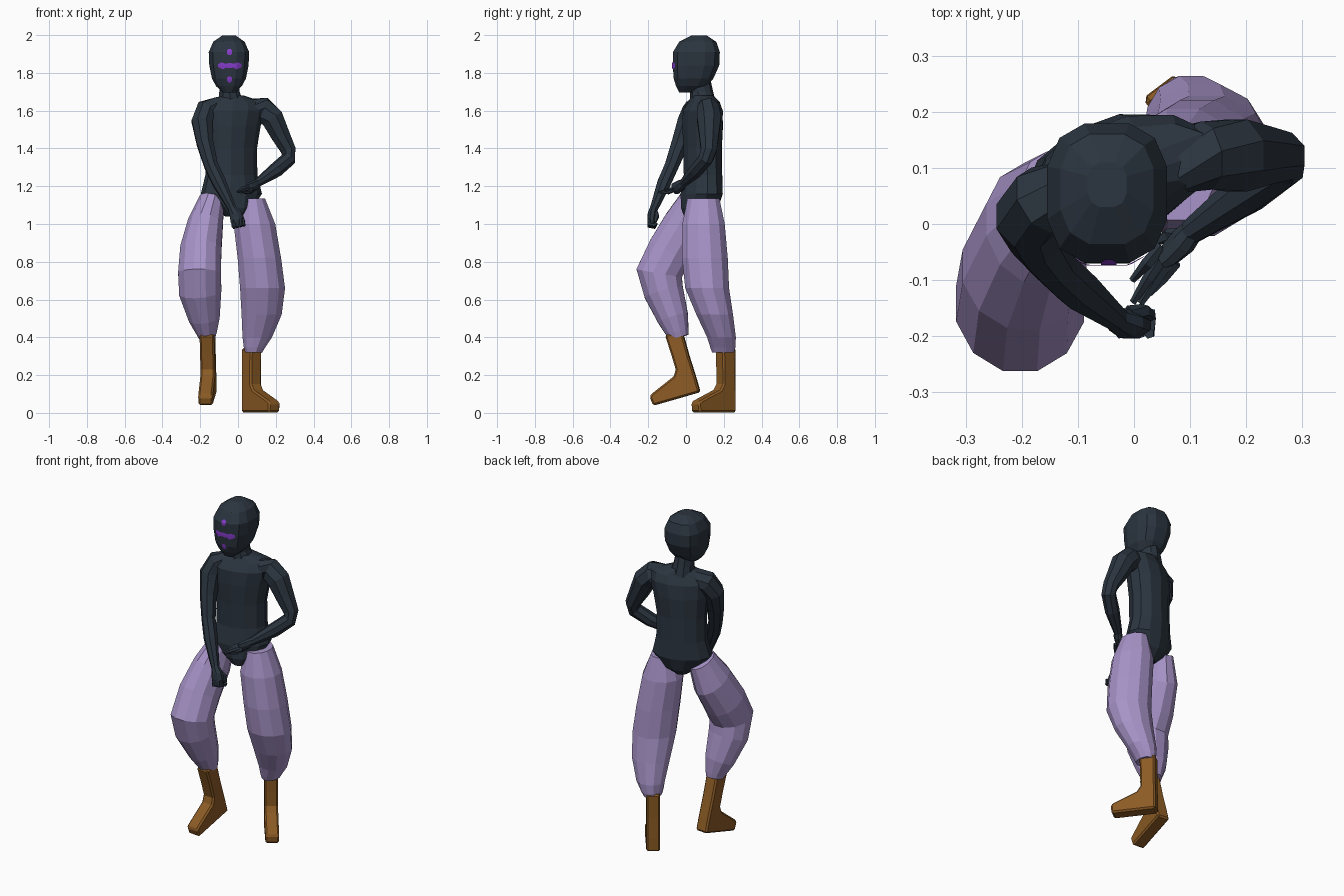
import bpy, bmesh, math
from mathutils import Vector, Matrix
from mathutils.bvhtree import BVHTree


def material(name, rgb):
    m = bpy.data.materials.new(name)
    m.diffuse_color = (*rgb, 1)
    return m


BODY = material("dark slate", (0.024, 0.035, 0.050))
CLOTH = material("lavender cloth", (0.39, 0.295, 0.58))
LEATHER = material("brown leather", (0.26, 0.105, 0.018))
GLOW = material("violet mark", (0.24, 0.045, 0.60))


def finish(name, bm, mat):
    bmesh.ops.recalc_face_normals(bm, faces=bm.faces[:])
    me = bpy.data.meshes.new(name)
    bm.to_mesh(me)
    bm.free()
    me.materials.append(mat)
    ob = bpy.data.objects.new(name, me)
    bpy.context.collection.objects.link(ob)
    return ob


def loft(name, rings, mat, sides=10, yaw=0, tilt=True, power=1.0):
    """Skin oval rings (x, y, z, half width, half depth) into a closed flat-faced body."""
    bm = bmesh.new()
    pts = [Vector(r[:3]) for r in rings]
    grow = 1 / math.cos(math.pi / sides) ** power
    loops = []
    for i, r in enumerate(rings):
        t = Vector((0, 0, 1))
        if tilt:
            t = (pts[min(i + 1, len(pts) - 1)] - pts[max(i - 1, 0)]).normalized()
        u = Vector((math.cos(yaw), math.sin(yaw), 0))
        u = (u - t * u.dot(t)).normalized()
        v = t.cross(u)
        loop = []
        for k in range(sides):
            a = 2 * math.pi * (k + 0.5) / sides
            c, s = math.cos(a), math.sin(a)
            c = math.copysign(abs(c) ** power, c) * r[3] * grow
            s = math.copysign(abs(s) ** power, s) * r[4] * grow
            loop.append(bm.verts.new(pts[i] + u * c + v * s))
        loops.append(loop)
    for a, b in zip(loops, loops[1:]):
        for k in range(sides):
            n = (k + 1) % sides
            bm.faces.new((a[k], a[n], b[n], b[k]))
    bm.faces.new(loops[0][::-1])
    bm.faces.new(loops[-1])
    return finish(name, bm, mat)


# Torso, turned so its left side sits further back
TWIST = math.radians(20)
loft("torso", [
    (-0.02, 0.055, 1.04, .045, .065), (-0.025, 0.072, 1.085, .10, .095),
    (-0.035, 0.083, 1.16, .162, .103), (-0.035, 0.09, 1.26, .137, .095),
    (-0.035, 0.088, 1.40, .135, .095), (-0.03, 0.088, 1.52, .15, .10),
    (-0.02, 0.088, 1.60, .165, .095), (-0.012, 0.093, 1.645, .15, .07),
    (-0.03, 0.09, 1.68, .06, .052)], BODY, 12, TWIST, False)
loft("neck", [(-.038, .09, 1.64, .068, .065), (-.045, .083, 1.70, .054, .058),
              (-.048, .065, 1.78, .052, .058)], BODY, 10, 0, False)

# Head with a flattened face
head = loft("head", [
    (-.048, .0, 1.695, .032, .035), (-.048, .03, 1.73, .068, .083),
    (-.048, .04, 1.77, .09, .105), (-.048, .053, 1.84, .104, .123),
    (-.048, .055, 1.91, .107, .124), (-.048, .062, 1.965, .083, .098),
    (-.048, .07, 1.998, .035, .04)], BODY, 12, 0, False, 0.74)

# Face marks: thin patches laid onto the head surface
tree = BVHTree.FromPolygons([v.co for v in head.data.vertices],
                            [p.vertices[:] for p in head.data.polygons])


def mark(name, columns):
    """columns: (x, z low, z high) strung together as a patch."""
    bm = bmesh.new()

    def on_face(x, z):
        hit = tree.ray_cast(Vector((x, -1, z)), Vector((0, 1, 0)))[0]
        return bm.verts.new((x, hit.y - 0.004, z))

    cols = [[on_face(x, lo), on_face(x, (lo + hi) / 2), on_face(x, hi)] for x, lo, hi in columns]
    for a, b in zip(cols, cols[1:]):
        for k in range(2):
            bm.faces.new((a[k], b[k], b[k + 1], a[k + 1]))
    finish(name, bm, GLOW)


for name, z in (("forehead_mark", 1.91), ("mouth_mark", 1.766)):
    mark(name, [(-.045 + d * .014, z - h, z + h) for d, h in
                ((-1, .007), (-.45, .016), (.45, .016), (1, .007))])
mark("eye_band", [(-.043 + d * .01, 1.839 - h, 1.839 + g) for d, h, g in
                  ((-6.2, .008, .007), (-5.3, .013, .013), (-4, .019, .017), (-3, .017, .012),
                   (-2, .011, .011), (0, .014, .013), (2, .011, .011), (3, .017, .012),
                   (4, .019, .017), (5.3, .013, .013), (6.2, .008, .007))])

# Right arm reaches down and across the front
loft("right_arm", [
    (-.10, .07, 1.625, .045, .05), (-.165, .042, 1.60, .058, .06),
    (-.19, .012, 1.54, .055, .058), (-.175, -.03, 1.43, .044, .046),
    (-.143, -.075, 1.31, .036, .037), (-.10, -.115, 1.22, .036, .036),
    (-.03, -.17, 1.08, .021, .021)], BODY, 8)
loft("right_hand", [
    (-.035, -.168, 1.09, .02, .02), (-.014, -.178, 1.055, .032, .024),
    (-.004, -.182, 1.015, .035, .022), (.0, -.18, .985, .026, .016)], BODY, 8)
for i in range(4):
    x = -.024 + i * .017
    loft(f"right_finger_{i + 1}", [
        (x, -.195, 1.02 + i * .003, .008, .008), (x, -.195, .988 + i * .004, .009, .009),
        (x + .003, -.168, .983 + i * .004, .009, .009), (x + .004, -.155, 1.005, .006, .006)], BODY, 5)
loft("right_thumb", [(-.01, -.16, 1.06, .012, .012), (.018, -.155, 1.04, .011, .011),
                     (.032, -.165, 1.01, .007, .007)], BODY, 5)

# Left arm bends at the elbow, hand held in front of the waist
loft("left_arm", [
    (.06, .11, 1.61, .055, .048), (.13, .122, 1.602, .068, .056),
    (.182, .122, 1.56, .06, .064), (.225, .122, 1.47, .05, .052),
    (.267, .12, 1.39, .039, .042), (.268, .105, 1.345, .037, .038),
    (.20, .055, 1.285, .037, .037), (.10, -.015, 1.215, .021, .021)], BODY, 8)
loft("left_hand", [
    (.105, -.01, 1.22, .019, .019), (.088, -.03, 1.205, .022, .028),
    (.065, -.052, 1.19, .018, .032), (.052, -.065, 1.185, .012, .028)], BODY, 8)
for i, (bx, by, tx, ty) in enumerate(((.05, -.04, -.003, -.10), (.055, -.052, -.002, -.14),
                                      (.065, -.062, .012, -.142), (.075, -.068, .028, -.125))):
    loft(f"left_finger_{i + 1}", [
        (bx, by, 1.19 - i * .004, .009, .009),
        ((bx + tx) / 2, (by + ty) / 2, 1.188 - i * .007, .009, .009),
        (tx, ty, 1.168, .005, .005)], BODY, 5)
loft("left_thumb", [(.09, -.02, 1.20, .011, .011), (.06, -.02, 1.185, .01, .01),
                    (.035, -.035, 1.172, .005, .005)], BODY, 5)

# Baggy trouser legs, right one stepping forward with a bent knee
loft("left_trouser_leg", [
    (.078, .092, 1.135, .065, .085), (.087, .093, 1.0, .11, .112),
    (.113, .10, .82, .115, .121), (.13, .112, .66, .119, .116),
    (.125, .152, .52, .106, .097), (.102, .188, .40, .078, .076),
    (.087, .195, .345, .056, .066), (.083, .196, .32, .045, .058)], CLOTH, 12, 0, False)
loft("right_trouser_leg", [
    (-.138, .05, 1.13, .066, .083), (-.172, .0, 1.0, .093, .118),
    (-.197, -.08, .86, .109, .122), (-.203, -.142, .74, .114, .122),
    (-.20, -.118, .64, .112, .105), (-.178, -.068, .50, .082, .082),
    (-.166, -.045, .425, .054, .06), (-.165, -.038, .40, .045, .052)], CLOTH, 12)


# Boots: one side profile (forward, up) given thickness
PROFILE = ((0, 0), (.245, 0), (.25, .05), (.235, .062), (.105, .118), (.085, .15),
           (.086, .24), (.09, .34), (.002, .34), (.003, .2), (0, .08))


def boot(name, heel, yaw, pitch, width, length):
    """The profile runs toward -y; yaw swings the toe, pitch lowers it."""
    bm = bmesh.new()
    frame = (Matrix.Translation(heel) @ Matrix.Rotation(yaw, 4, 'Z')
             @ Matrix.Rotation(pitch, 4, 'X'))
    left, right = [[bm.verts.new(frame @ Vector((sx * width / 2, -s * length, z)))
                    for s, z in PROFILE] for sx in (-1, 1)]
    n = len(PROFILE)
    for k in range(n):
        bm.faces.new((left[k], left[(k + 1) % n], right[(k + 1) % n], right[k]))
    bm.faces.new(left[::-1])
    bm.faces.new(right)
    ob = finish(name, bm, LEATHER)
    bev = ob.modifiers.new("soft edges", 'BEVEL')
    bev.width = .009
    bev.segments = 1
    bev.limit_method = 'ANGLE'
    bev.angle_limit = math.radians(50)


boot("left_boot", (.045, .246, .003), math.radians(37), 0, .075, 1.0)
boot("right_boot", (-.15, .075, .11), math.radians(-5), math.radians(16), .077, 1.05)
